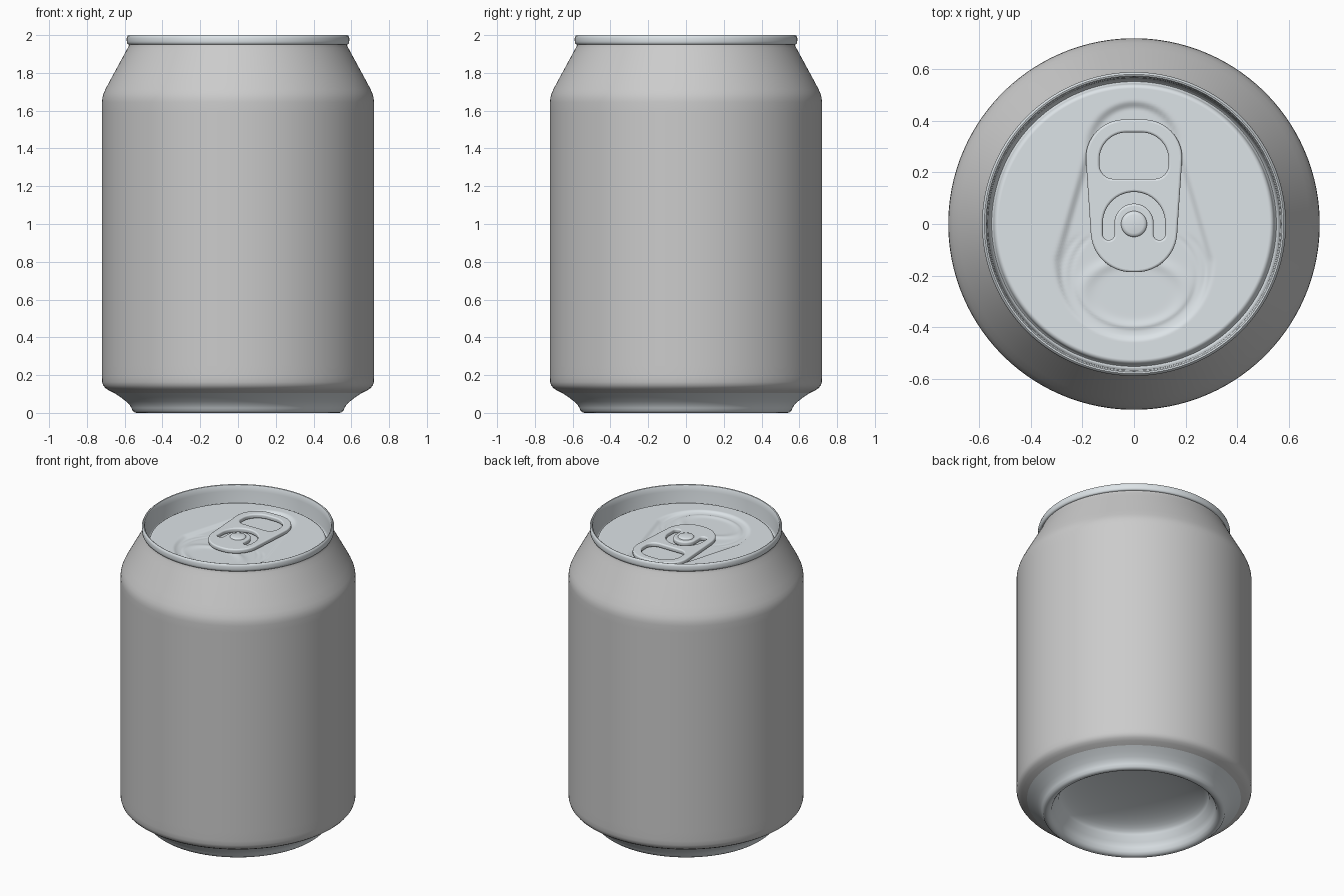
import bpy, bmesh
from math import sin, cos, pi, radians, hypot, exp

if "Cube" in bpy.data.objects:
    bpy.data.objects.remove(bpy.data.objects["Cube"])

SEG = 160
metal = bpy.data.materials.new("metal")
metal.diffuse_color = (0.72, 0.77, 0.80, 1)
metal.use_nodes = True
metal.node_tree.nodes["Principled BSDF"].inputs["Base Color"].default_value = metal.diffuse_color


def finish(ob, mat=None, angle=40):
    if mat:
        ob.data.materials.append(mat)
    bpy.ops.object.select_all(action='DESELECT')
    ob.select_set(True)
    bpy.context.view_layer.objects.active = ob
    bpy.ops.object.shade_smooth_by_angle(angle=radians(angle))
    return ob


def lathe(name, profile, mat=None, height=None, seg=SEG):
    """Revolve (r, z) points around z; height(x, y) optionally displaces z."""
    bm = bmesh.new()
    rings = []
    for r, z in profile:
        ring = []
        for j in range(seg):
            x, y = r * cos(2 * pi * j / seg), r * sin(2 * pi * j / seg)
            dz = height(x, y) if height and r < 0.525 else 0
            ring.append(bm.verts.new((x, y, z + dz)))
        rings.append(ring)
    for a, b in zip(rings, rings[1:]):
        for j in range(seg):
            k = (j + 1) % seg
            bm.faces.new((a[j], a[k], b[k], b[j]))
    bmesh.ops.remove_doubles(bm, verts=bm.verts, dist=1e-5)
    me = bpy.data.meshes.new(name)
    bm.to_mesh(me)
    bm.free()
    ob = bpy.data.objects.new(name, me)
    bpy.context.collection.objects.link(ob)
    return finish(ob, mat)


def arc(cx, cy, r, a0, a1, n=16):
    return [(cx + r * cos(radians(a0 + (a1 - a0) * i / n)),
             cy + r * sin(radians(a0 + (a1 - a0) * i / n))) for i in range(n + 1)]


def smooth(t):
    t = min(1, max(0, t))
    return t * t * (3 - 2 * t)


# Can wall and shoulder
lathe("can_body", [(0.655, 0.105), (0.685, 0.12), (0.703, 0.132), (0.714, 0.146),
                   (0.719, 0.163), (0.72, 0.19), (0.72, 0.25), (0.72, 1.6), (0.72, 1.645),
                   (0.718, 1.668), (0.712, 1.69), (0.702, 1.713), (0.68, 1.755),
                   (0.60, 1.902), (0.584, 1.932), (0.577, 1.947), (0.575, 1.965)])

# Bare metal foot with the domed underside
dome = [(0.46 * sin(pi / 2 * i / 12), 0.10 + 0.11 * cos(pi / 2 * i / 12)) for i in range(13)]
lathe("can_base", dome + [(0.485, 0.075), (0.496, 0.045), (0.504, 0.02), (0.516, 0.006),
                          (0.53, 0.0), (0.545, 0.001), (0.557, 0.01), (0.564, 0.026),
                          (0.574, 0.043), (0.592, 0.06), (0.62, 0.082), (0.655, 0.105)], metal)


# Lid relief: teardrop recess, score lines and raised mouth bead
def lid_relief(x, y):
    c = min(0.29, max(-0.14, y))
    radius = 0.315 + (0.19 - 0.315) * (c + 0.14) / 0.43
    z = -0.014 * smooth((radius - hypot(x, y - c)) / 0.035)
    for a, b in ((0.28, 0.24), (0.245, 0.21)):
        d = (hypot(x / a, (y + 0.2) / b) - 1) * b
        z -= 0.003 * exp(-(d / 0.006) ** 2) * smooth((-0.03 - y) / 0.05)
    d = (hypot(x / 0.2, (y + 0.27) / 0.13) - 1) * 0.13
    return z + 0.006 * exp(-(d / 0.02) ** 2)


rim = [(0.572, 1.95), (0.582, 1.951), (0.588, 1.957), (0.589, 1.968), (0.589, 1.985),
       (0.586, 1.995), (0.58, 2.0), (0.574, 1.998), (0.57, 1.99), (0.566, 1.96),
       (0.561, 1.88), (0.558, 1.865), (0.552, 1.859), (0.546, 1.865), (0.543, 1.88),
       (0.539, 1.89), (0.53, 1.895)]
panel = [(0.525 * (1 - i / 72), 1.895) for i in range(73)]
lathe("lid", rim + panel, metal, lid_relief)


# Pull tab: rounded outline with a finger hole and a curved slot
def rounded_box(wt, yt, rt, wb, yb, rb):
    right = arc(wb - rb, yb + rb, rb, -90, 0) + arc(wt - rt, yt - rt, rt, 0, 90)
    return right + [(-x, y) for x, y in reversed(right)]


slot = (arc(0, 0.003, 0.121, 0, 180, 32) + arc(-0.0985, -0.04, 0.0225, 180, 360)
        + arc(0, 0.003, 0.076, 180, 0, 32) + arc(0.0985, -0.04, 0.0225, 180, 360))
loops = [rounded_box(0.187, 0.405, 0.15, 0.168, -0.187, 0.16),
         rounded_box(0.134, 0.355, 0.105, 0.134, 0.175, 0.055), slot]
cu = bpy.data.curves.new("pull_tab", 'CURVE')
cu.dimensions = '2D'
cu.fill_mode = 'BOTH'
cu.extrude = 0.006
cu.bevel_depth = 0.009
cu.bevel_resolution = 3
cu.offset = -0.009
for pts in loops:
    clean = [p for i, p in enumerate(pts)
             if hypot(p[0] - pts[i - 1][0], p[1] - pts[i - 1][1]) > 1e-4]
    sp = cu.splines.new('POLY')
    sp.points.add(len(clean) - 1)
    for p, (x, y) in zip(sp.points, clean):
        p.co = (x, y, 0, 1)
    sp.use_cyclic_u = True
tab = bpy.data.objects.new("pull_tab", cu)
bpy.context.collection.objects.link(tab)
tab.location.z = 1.90
bpy.ops.object.select_all(action='DESELECT')
tab.select_set(True)
bpy.context.view_layer.objects.active = tab
bpy.ops.object.convert(target='MESH')
finish(bpy.context.view_layer.objects.active, metal)

# Rivet holding the tab
lathe("rivet", [(0.05, 1.88), (0.05, 1.915), (0.046, 1.921), (0.036, 1.924), (0, 1.925)],
      metal, seg=48)
